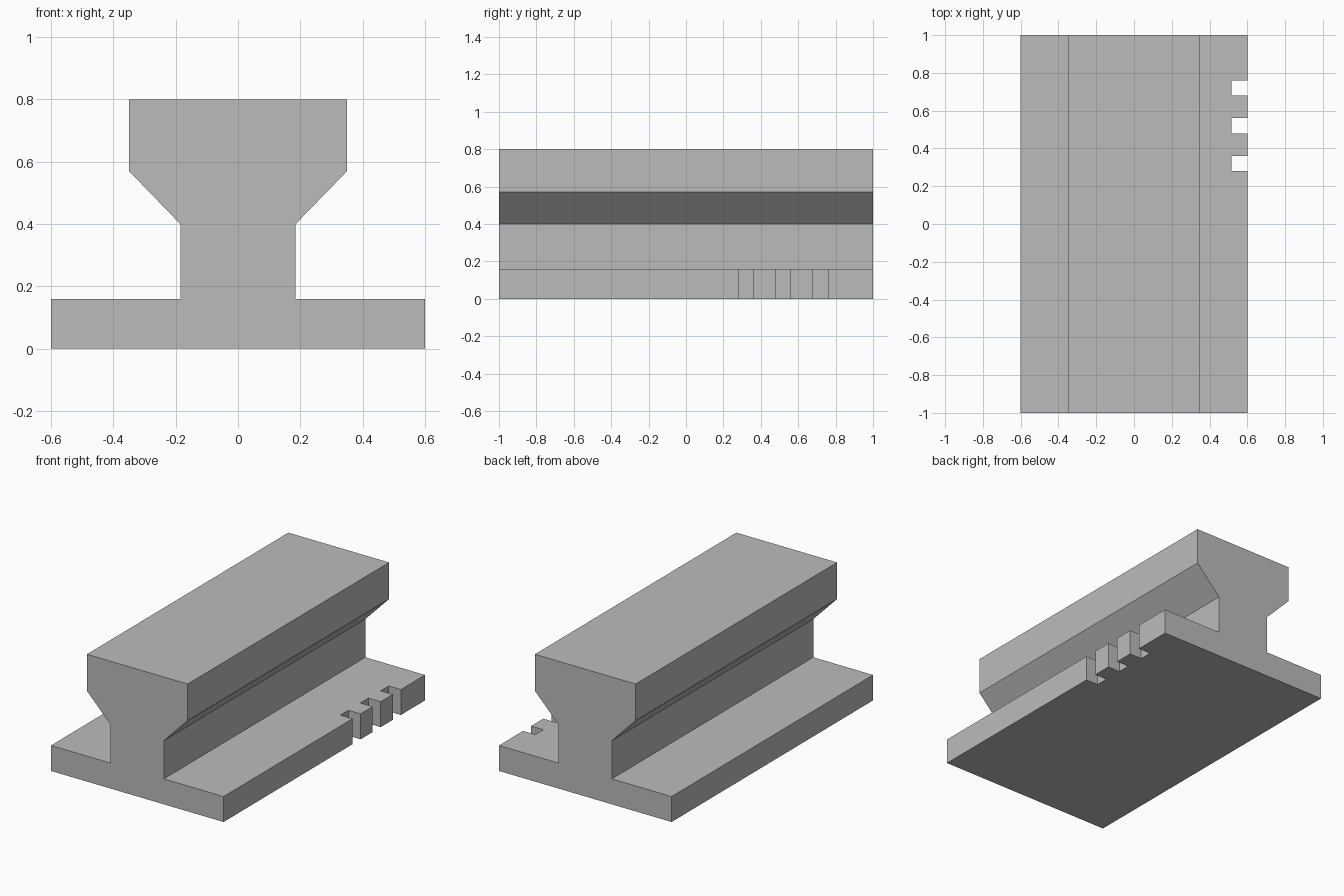
import bpy
import bmesh
from mathutils import Matrix, Vector

cube = bpy.data.objects.get("Cube")
if cube:
    bpy.data.objects.remove(cube, do_unlink=True)

LENGTH = 2.0
NOTCH_DEPTH, NOTCH_WIDTH = 0.085, 0.08
NOTCH_CENTRES = (0.32, 0.52, 0.72)
BASE_HALF, BASE_TOP = 0.6, 0.16

# Plain grey material
grey = bpy.data.materials.new("plain_grey")
grey.use_nodes = True
colour = (0.5, 0.5, 0.5, 1)
grey.diffuse_color = colour
grey.node_tree.nodes["Principled BSDF"].inputs["Base Color"].default_value = colour


def add_object(name, bm):
    bmesh.ops.recalc_face_normals(bm, faces=bm.faces)
    mesh = bpy.data.meshes.new(name)
    bm.to_mesh(mesh)
    bm.free()
    mesh.materials.append(grey)
    obj = bpy.data.objects.new(name, mesh)
    bpy.context.collection.objects.link(obj)
    return obj


# Rail: half profile from base to head, mirrored and extruded along y
half = [(BASE_HALF, 0), (BASE_HALF, BASE_TOP), (0.185, BASE_TOP),
        (0.185, 0.4), (0.35, 0.57), (0.35, 0.8)]
profile = half + [(-x, z) for x, z in reversed(half)]
bm = bmesh.new()
face = bm.faces.new([bm.verts.new((x, -LENGTH / 2, z)) for x, z in profile])
extruded = bmesh.ops.extrude_face_region(bm, geom=[face], use_keep_orig=True)
moved = [v for v in extruded["geom"] if isinstance(v, bmesh.types.BMVert)]
bmesh.ops.translate(bm, verts=moved, vec=Vector((0, LENGTH, 0)))
rail = add_object("rail", bm)

# Notch cutters: three blocks through the edge of the base flange
bm = bmesh.new()
for y in NOTCH_CENTRES:
    place = Matrix.Translation((BASE_HALF, y, BASE_TOP / 2))
    size = Matrix.Diagonal((NOTCH_DEPTH * 2, NOTCH_WIDTH, BASE_TOP * 2, 1))
    bmesh.ops.create_cube(bm, size=1, matrix=place @ size)
cutter = add_object("notch_cutter", bm)
cutter.hide_render = True

# Cut the notches, then discard the cutter
cut = rail.modifiers.new("notches", 'BOOLEAN')
cut.operation = 'DIFFERENCE'
cut.solver = 'EXACT'
cut.object = cutter
bpy.context.view_layer.objects.active = rail
rail.select_set(True)
bpy.ops.object.modifier_apply(modifier=cut.name)
bpy.data.objects.remove(cutter, do_unlink=True)
